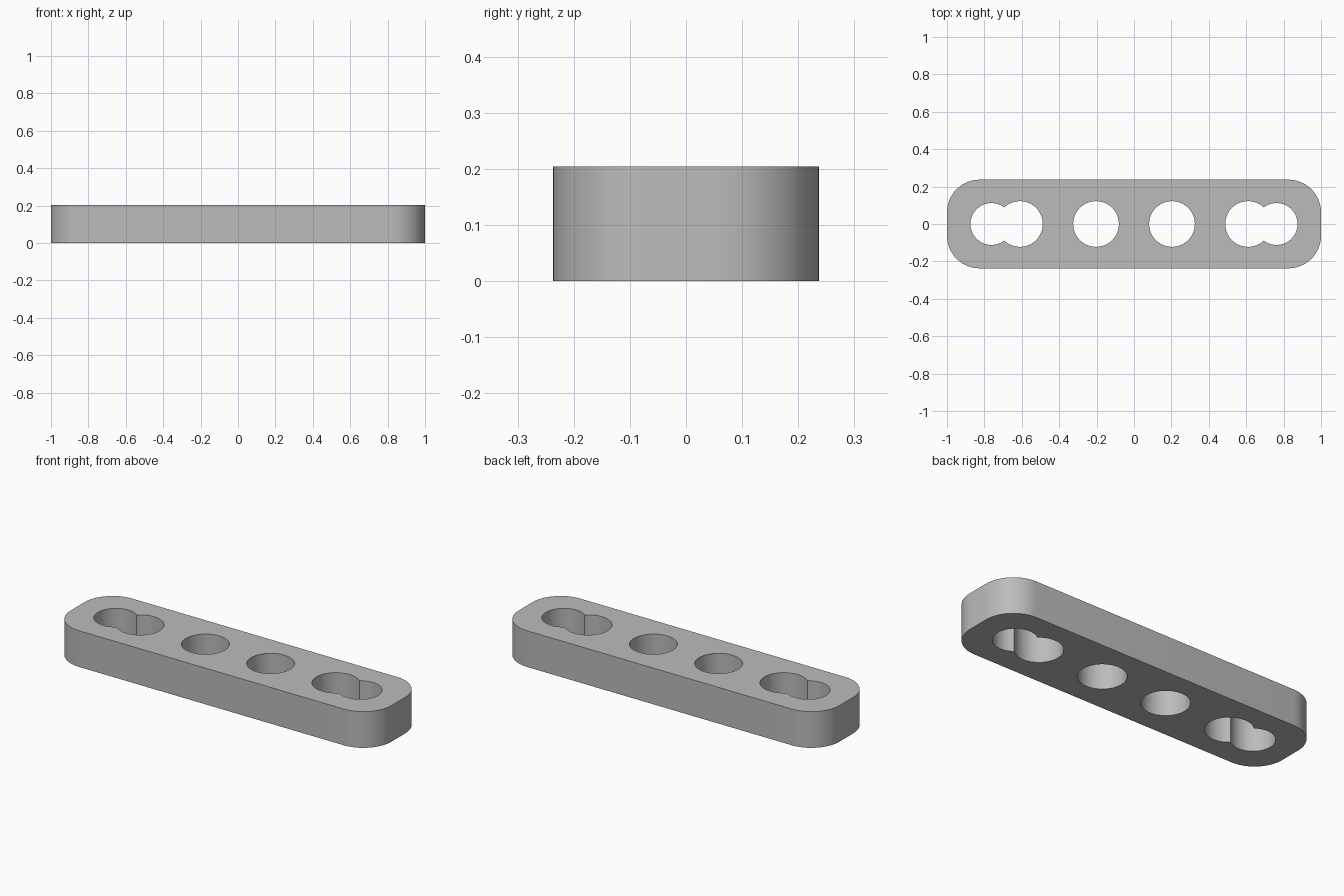
import bpy
import bmesh
from math import acos, cos, sin, pi

cube = bpy.data.objects.get("Cube")
if cube:
    bpy.data.objects.remove(cube, do_unlink=True)

LENGTH, WIDTH, HEIGHT, CORNER = 2.0, 0.474, 0.204, 0.175
BIG, SMALL = 0.122, 0.112          # hole radii
INNER_X, OUTER_X, END_X = 0.203, 0.61, 0.762


def arc(cx, cy, r, start, end, steps):
    return [(cx + r * cos(start + (end - start) * i / steps),
             cy + r * sin(start + (end - start) * i / steps))
            for i in range(steps + 1)]


def rounded_rectangle():
    x, y = LENGTH / 2 - CORNER, WIDTH / 2 - CORNER
    points = []
    for k, (sx, sy) in enumerate([(1, 1), (-1, 1), (-1, -1), (1, -1)]):
        points += arc(sx * x, sy * y, CORNER, k * pi / 2, (k + 1) * pi / 2, 16)
    return points


def keyhole(side):
    # Two overlapping circles traced as one outline
    d = END_X - OUTER_X
    a = (d * d + BIG ** 2 - SMALL ** 2) / (2 * d)
    t_big, t_small = acos(a / BIG), acos((d - a) / SMALL)
    points = arc(OUTER_X, 0, BIG, t_big, 2 * pi - t_big, 48)
    points += arc(END_X, 0, SMALL, t_small - pi, pi - t_small, 48)[1:-1]
    return [(side * x, y) for x, y in points]


# Filled plan profile: outer edge, two round holes, two keyholes
outlines = [rounded_rectangle()]
for side in (-1, 1):
    outlines.append(arc(side * INNER_X, 0, BIG, 0, 2 * pi, 64)[:-1])
    outlines.append(keyhole(side))

profile = bpy.data.curves.new("plate_profile", "CURVE")
profile.dimensions = "2D"
profile.fill_mode = "BOTH"
profile.extrude = HEIGHT / 2
for outline in outlines:
    spline = profile.splines.new("POLY")
    spline.points.add(len(outline) - 1)
    for point, (x, y) in zip(spline.points, outline):
        point.co = (x, y, 0, 1)
    spline.use_cyclic_u = True

# Turn the extruded profile into a clean mesh standing on the ground
helper = bpy.data.objects.new("plate_profile", profile)
bpy.context.collection.objects.link(helper)
bpy.context.view_layer.update()
graph = bpy.context.evaluated_depsgraph_get()
mesh = bpy.data.meshes.new_from_object(helper.evaluated_get(graph))
bpy.data.objects.remove(helper, do_unlink=True)

bm = bmesh.new()
bm.from_mesh(mesh)
bmesh.ops.remove_doubles(bm, verts=bm.verts, dist=0.0001)
bmesh.ops.translate(bm, verts=bm.verts, vec=(0, 0, HEIGHT / 2))
bmesh.ops.recalc_face_normals(bm, faces=bm.faces)
bm.to_mesh(mesh)
bm.free()

plate = bpy.data.objects.new("perforated_plate", mesh)
bpy.context.collection.objects.link(plate)

# Plain grey finish
grey = bpy.data.materials.new("plain_grey")
grey.use_nodes = True
colour = (0.5, 0.5, 0.5, 1)
grey.diffuse_color = colour
grey.node_tree.nodes["Principled BSDF"].inputs["Base Color"].default_value = colour
mesh.materials.clear()
mesh.materials.append(grey)

bpy.ops.object.select_all(action="DESELECT")
plate.select_set(True)
bpy.context.view_layer.objects.active = plate
bpy.ops.object.shade_smooth_by_angle(angle=pi / 6)
